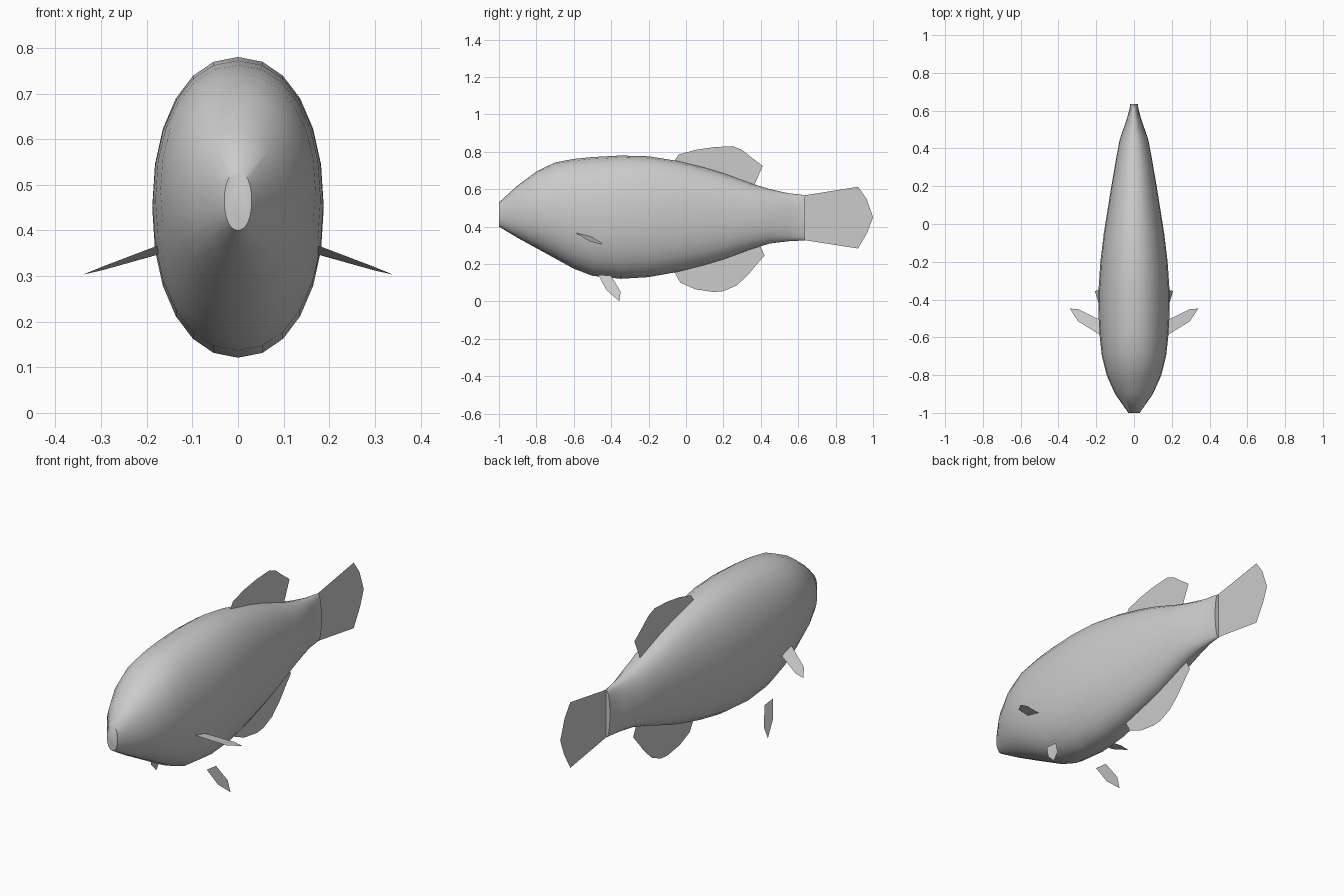
import bpy, bmesh, math

cube = bpy.data.objects.get("Cube")
if cube:
    bpy.data.objects.remove(cube, do_unlink=True)

# One plain grey for the whole fish
grey = bpy.data.materials.new("plain grey")
grey.use_nodes = True
colour = (0.6, 0.6, 0.6, 1)
grey.diffuse_color = colour
grey.node_tree.nodes["Principled BSDF"].inputs["Base Color"].default_value = colour


def finish(bm, name, smooth=False):
    """Turn a bmesh into a linked, coloured object."""
    mesh = bpy.data.meshes.new(name)
    bm.to_mesh(mesh)
    bm.free()
    mesh.materials.append(grey)
    obj = bpy.data.objects.new(name, mesh)
    bpy.context.scene.collection.objects.link(obj)
    if smooth:
        bpy.ops.object.select_all(action="DESELECT")
        bpy.context.view_layer.objects.active = obj
        obj.select_set(True)
        bpy.ops.object.shade_smooth_by_angle(angle=math.radians(50))
    return obj


def fin(name, points):
    """Build a thin single-sheet fin from its outline."""
    bm = bmesh.new()
    bm.faces.new([bm.verts.new(p) for p in points])
    return finish(bm, name)


def rounded(value):
    """Slightly squared ellipse coordinate."""
    return math.copysign(abs(value) ** 0.93, value)


def loft(name, stations, sides):
    """Skin upright oval rings along y and cap both ends."""
    bm = bmesh.new()
    rings = []
    for y, low, high, half_width in stations:
        middle, half_height = (high + low) / 2, (high - low) / 2
        ring = []
        for i in range(sides):
            angle = math.tau * i / sides
            x = half_width * rounded(math.sin(angle))
            z = middle + half_height * rounded(math.cos(angle))
            ring.append(bm.verts.new((x, y, z)))
        rings.append(ring)
    for ring, following in zip(rings, rings[1:]):
        for i in range(sides):
            j = (i + 1) % sides
            bm.faces.new((ring[i], ring[j], following[j], following[i]))
    bm.faces.new(rings[0])
    bm.faces.new(rings[-1])
    bmesh.ops.recalc_face_normals(bm, faces=bm.faces)
    return finish(bm, name, smooth=True)


# Body stations: y, underside height, back height, half width
body_stations = [
    (-1, .40, .53, .03), (-.9, .34, .62, .1), (-.8, .285, .695, .145),
    (-.7, .23, .743, .17), (-.6, .175, .762, .181), (-.5, .137, .772, .187),
    (-.35, .121, .78, .188), (-.2, .13, .776, .178), (-.05, .157, .752, .16),
    (.1, .195, .715, .136), (.2, .225, .685, .12), (.35, .28, .63, .094),
    (.45, .31, .6, .075), (.55, .322, .578, .04), (.61, .325, .572, .023),
    (.635, .327, .567, .021),
]
loft("body", body_stations, sides=24)

# Fins on the centre line: y, z outlines with their roots inside the body
centre_fins = {
    "dorsal_fin": [
        (-.07, .74), (-.04, .785), (.05, .81), (.15, .825), (.25, .83),
        (.3, .81), (.35, .77), (.41, .725), (.36, .61), (.1, .69)],
    "anal_fin": [
        (-.07, .17), (-.03, .1), (.05, .065), (.15, .05), (.2, .055),
        (.27, .085), (.33, .14), (.38, .2), (.42, .245), (.39, .31), (.1, .21)],
    "tail_fin": [
        (.62, .565), (.92, .613), (.965, .55), (1, .45), (.97, .37),
        (.92, .283), (.62, .33)],
}
for name, outline in centre_fins.items():
    fin(name, [(0, y, z) for y, z in outline])

# Paired fins, mirrored to both sides
pectoral = [(.175, -.59, .367), (.296, -.515, .321), (.34, -.448, .303),
            (.296, -.45, .313), (.175, -.51, .347)]
pelvic = [(-.47, .143), (-.4, .137), (-.35, .053), (-.355, .0), (-.425, .06)]
for side, sign in (("left", 1), ("right", -1)):
    fin(side + "_pectoral_fin", [(sign * x, y, z) for x, y, z in pectoral])
    fin(side + "_pelvic_fin",
        [(sign * (.207 - .36 * z), y, z) for y, z in pelvic])
